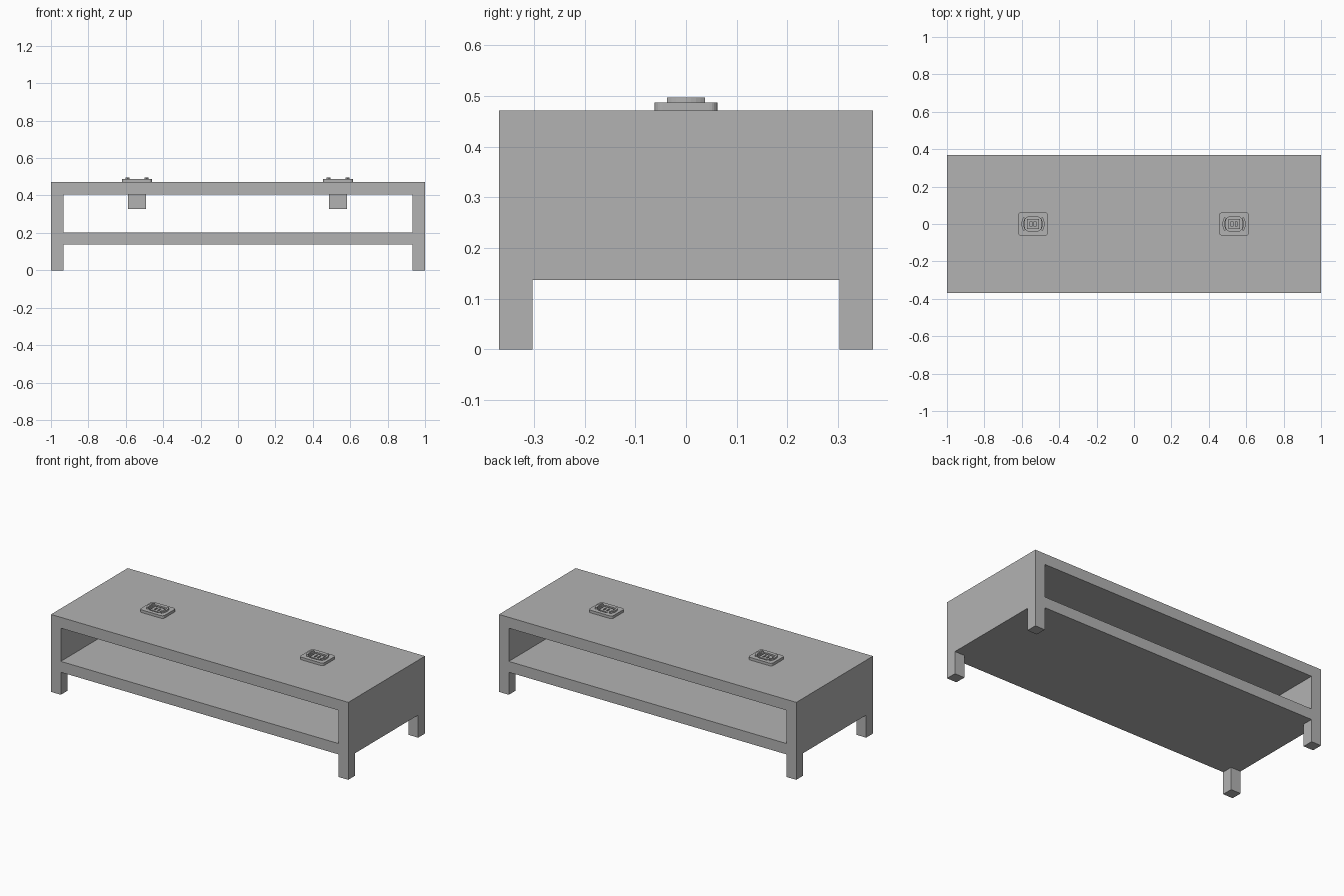
import bpy
import bmesh
from math import cos, sin, pi

if "Cube" in bpy.data.objects:
    bpy.data.objects.remove(bpy.data.objects["Cube"], do_unlink=True)

grey = bpy.data.materials.new("plain_grey")
grey.use_nodes = True
COLOR = (0.45, 0.45, 0.45, 1)
grey.diffuse_color = COLOR
grey.node_tree.nodes["Principled BSDF"].inputs["Base Color"].default_value = COLOR


def prism(name, outline, z0, z1):
    """Extrude a flat outline from z0 up to z1."""
    bm = bmesh.new()
    face = bm.faces.new([bm.verts.new((x, y, z0)) for x, y in outline])
    top = bmesh.ops.extrude_face_region(bm, geom=[face])["geom"]
    for v in top:
        if isinstance(v, bmesh.types.BMVert):
            v.co.z = z1
    bmesh.ops.recalc_face_normals(bm, faces=bm.faces)
    mesh = bpy.data.meshes.new(name)
    bm.to_mesh(mesh)
    bm.free()
    mesh.materials.append(grey)
    obj = bpy.data.objects.new(name, mesh)
    bpy.context.collection.objects.link(obj)
    return obj


def rect(cx, cy, w, d):
    return [(cx + sx * w / 2, cy + sy * d / 2)
            for sx, sy in ((-1, -1), (1, -1), (1, 1), (-1, 1))]


def rounded(cx, cy, w, d, r, steps=5):
    """Rectangle outline with round corners."""
    pts = []
    for q, (sx, sy) in enumerate(((1, 1), (-1, 1), (-1, -1), (1, -1))):
        for i in range(steps + 1):
            a = (q + i / steps) * pi / 2
            pts.append((cx + sx * (w / 2 - r) + r * cos(a),
                        cy + sy * (d / 2 - r) + r * sin(a)))
    return pts


def arc_band(cx, r0, r1, half, side, steps=8):
    """Curved lug outline on one side of a centre."""
    angles = [half * (2 * i / steps - 1) for i in range(steps + 1)]
    outer = [(cx + side * r1 * cos(a), r1 * sin(a)) for a in angles]
    inner = [(cx + side * r0 * cos(a), r0 * sin(a)) for a in reversed(angles)]
    return outer + inner


def cut(target, outline, z0, z1):
    """Sink a pocket into a part."""
    cutter = prism("pocket_cutter", outline, z0, z1)
    cutter.hide_render = True
    mod = target.modifiers.new("pocket", "BOOLEAN")
    mod.operation = "DIFFERENCE"
    mod.solver = "EXACT"
    mod.object = cutter
    bpy.context.view_layer.objects.active = target
    bpy.ops.object.modifier_apply(modifier=mod.name)
    bpy.data.objects.remove(cutter, do_unlink=True)


# Table frame
T = 0.066
DEPTH = 0.737
SHELF, TOP = 0.137, 0.471
prism("table_top", rect(0, 0, 2, DEPTH), TOP - T, TOP)
prism("shelf", rect(0, 0, 2 - 2 * T, DEPTH), SHELF, SHELF + T)
for side, label in ((-1, "right"), (1, "left")):
    x = side * (1 - T / 2)
    prism(label + "_side_panel", rect(x, 0, T, DEPTH), SHELF, TOP - T)
    for end, place in ((-1, "front"), (1, "back")):
        prism(f"{place}_{label}_leg", rect(x, end * (DEPTH - T) / 2, T, T), 0, SHELF)

# Power sockets set into the table top
PLATE = 0.487
for label, cx in (("right", -0.54), ("left", 0.535)):
    plate = prism(label + "_socket_plate", rounded(cx, 0, 0.16, 0.124, 0.016), TOP, PLATE)
    cut(plate, rounded(cx, 0, 0.088, 0.076, 0.022), TOP + 0.003, PLATE + 0.02)
    core = prism(label + "_socket_core", rounded(cx, 0, 0.066, 0.054, 0.006), TOP + 0.003, PLATE - 0.002)
    for s in (-1, 1):
        cut(core, rect(cx + s * 0.011, 0, 0.009, 0.026), TOP + 0.005, PLATE + 0.02)
        prism(label + "_socket_lug", arc_band(cx, 0.05, 0.062, 0.64, s), PLATE, 0.497)
    prism(label + "_socket_box", rect(cx, 0, 0.098, 0.076), 0.329, TOP - T)
